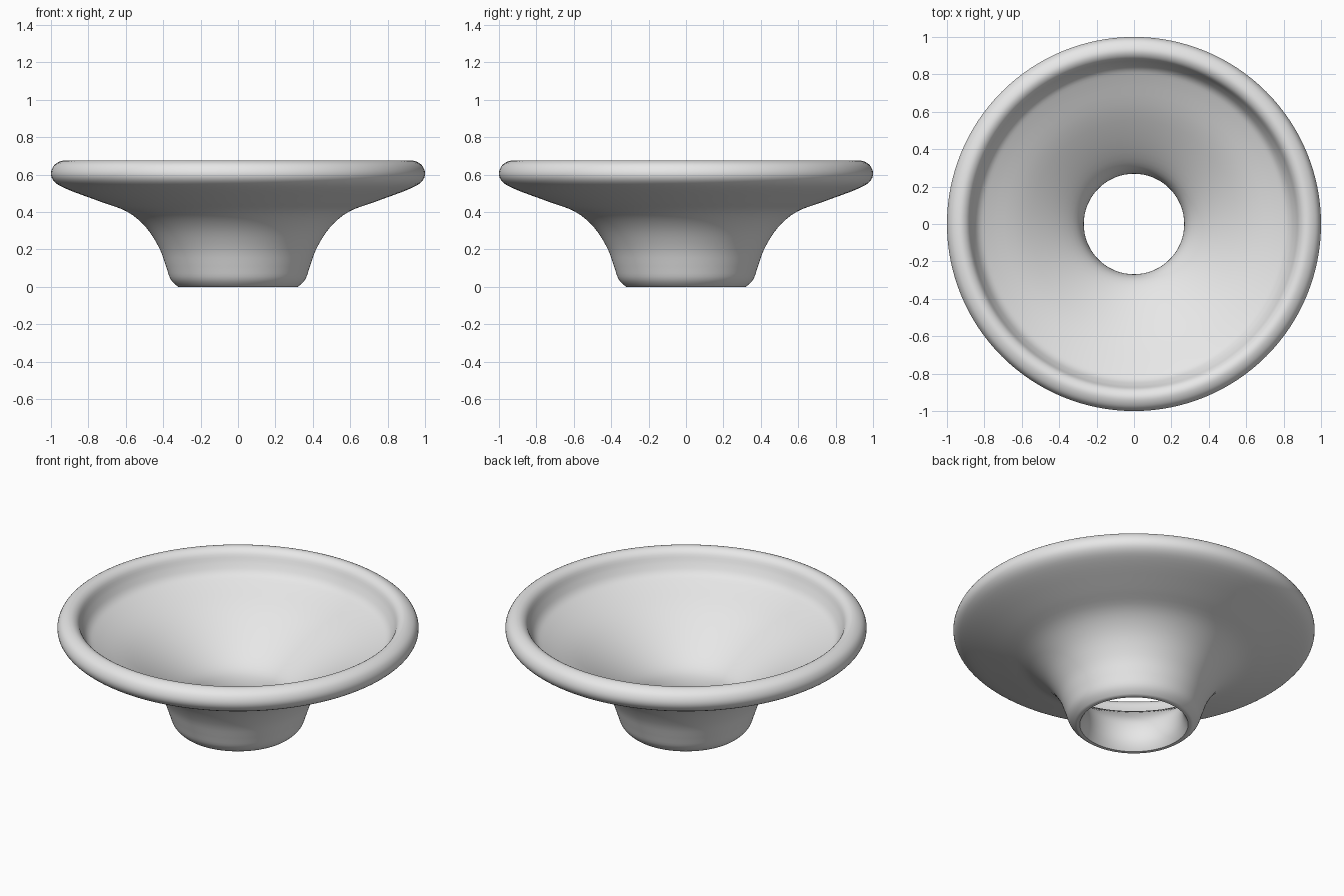
import bpy
import bmesh
import math
from mathutils import Vector, Matrix

SEGMENTS = 128
STEPS = 4

cube = bpy.data.objects.get("Cube")
if cube:
    bpy.data.objects.remove(cube, do_unlink=True)


def make_material(name, colour):
    material = bpy.data.materials.new(name)
    material.use_nodes = True
    material.diffuse_color = colour
    material.node_tree.nodes["Principled BSDF"].inputs["Base Color"].default_value = colour
    return material


def smooth_loop(points, steps):
    """Closed Catmull-Rom curve through (radius, height) points."""
    points = [Vector(p) for p in points]
    count = len(points)
    result = []
    for i in range(count):
        before, start, end, after = (points[(i + k) % count] for k in (-1, 0, 1, 2))
        for step in range(steps):
            t = step / steps
            result.append(0.5 * (2 * start + (end - before) * t
                                 + (2 * before - 5 * start + 4 * end - after) * t ** 2
                                 + (3 * start - before - 3 * end + after) * t ** 3))
    return result


def revolve(name, profile, material):
    """Turn a closed profile around the z axis into a solid ring."""
    bm = bmesh.new()
    verts = [bm.verts.new((p.x, 0, max(p.y, 0))) for p in profile]
    edges = [bm.edges.new((a, b)) for a, b in zip(verts, verts[1:] + verts[:1])]
    bmesh.ops.spin(bm, geom=verts + edges, cent=(0, 0, 0), axis=(0, 0, 1),
                   angle=math.tau, steps=SEGMENTS, use_merge=True)
    bmesh.ops.remove_doubles(bm, verts=bm.verts, dist=0.0001)
    bmesh.ops.recalc_face_normals(bm, faces=bm.faces)
    mesh = bpy.data.meshes.new(name)
    bm.to_mesh(mesh)
    bm.free()
    mesh.materials.append(material)
    obj = bpy.data.objects.new(name, mesh)
    bpy.context.collection.objects.link(obj)
    bpy.ops.object.select_all(action="DESELECT")
    obj.select_set(True)
    bpy.context.view_layer.objects.active = obj
    bpy.ops.object.shade_smooth_by_angle(angle=math.radians(50))
    return obj


# Outside of the neck and flare, from the foot up to the rim
outside = [(.3, 0), (.32, 0), (.36, .04), (.385, .11), (.42, .205), (.49, .315),
           (.59, .4), (.73, .453), (.91, .52), (.98, .56)]
# Rounded rim, over the top to the groove inside it
rim = [(1, .605), (.98, .653), (.93, .675), (.888, .655), (.862, .6), (.83, .55)]
# Bowl, down through the central hole
bowl = [(.77, .515), (.6, .432), (.42, .315), (.31, .22), (.273, .14), (.272, .06)]

grey = make_material("light grey", (.8, .8, .8, 1))
revolve("flared_funnel", smooth_loop(outside + rim + bowl, STEPS), grey)
